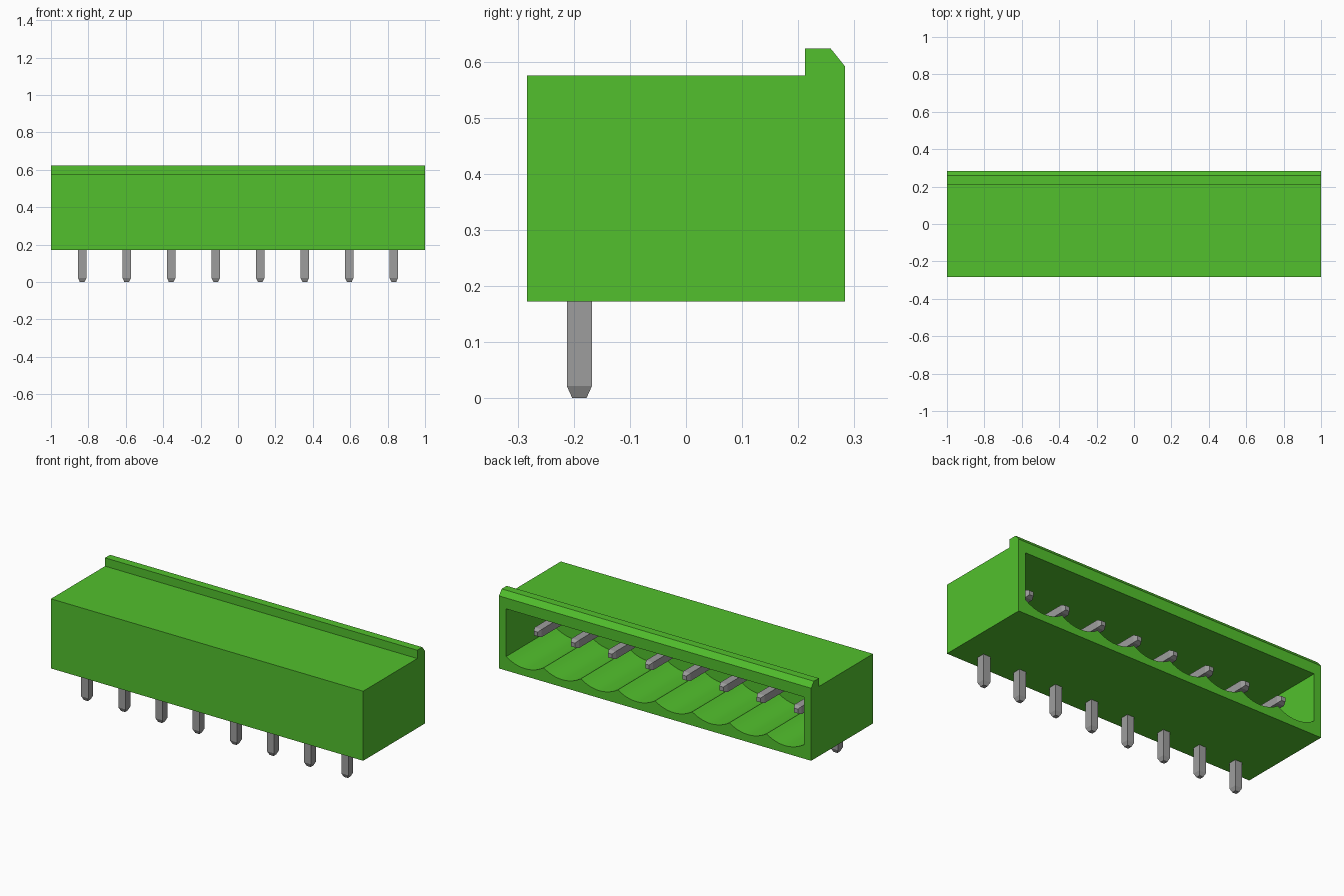
import bpy, bmesh, math
from mathutils import Vector

cube = bpy.data.objects.get("Cube")
if cube:
    bpy.data.objects.remove(cube, do_unlink=True)


def material(name, rgb, rough=0.6):
    m = bpy.data.materials.new(name)
    m.use_nodes = True
    m.diffuse_color = (*rgb, 1)
    bsdf = m.node_tree.nodes["Principled BSDF"]
    bsdf.inputs["Base Color"].default_value = (*rgb, 1)
    bsdf.inputs["Roughness"].default_value = rough
    return m


GREEN = material("green plastic", (0.084, 0.527, 0.026))
GREY = material("pin grey", (0.337, 0.337, 0.337))


def loft(name, rings, mat):
    """Join matching rings of points into a capped solid."""
    bm = bmesh.new()
    loops = [[bm.verts.new(p) for p in ring] for ring in rings]
    n = len(loops[0])
    for a, b in zip(loops, loops[1:]):
        for i in range(n):
            j = (i + 1) % n
            bm.faces.new((a[i], a[j], b[j], b[i]))
    bm.faces.new(loops[0][::-1])
    bm.faces.new(loops[-1])
    bmesh.ops.recalc_face_normals(bm, faces=bm.faces)
    mesh = bpy.data.meshes.new(name)
    bm.to_mesh(mesh)
    bm.free()
    mesh.materials.append(mat)
    obj = bpy.data.objects.new(name, mesh)
    bpy.context.collection.objects.link(obj)
    return obj


PITCH, COUNT = 0.238, 8
PIN_X = [(i - (COUNT - 1) / 2) * PITCH for i in range(COUNT)]

# Housing: side profile (y, z) with the raised, chamfered rear lip
profile = [(-0.283, 0.172), (0.283, 0.172), (0.283, 0.592),
           (0.258, 0.623), (0.212, 0.623), (0.212, 0.575), (-0.283, 0.575)]
housing = loft("housing", [[(x, y, z) for y, z in profile] for x in (-1, 1)], GREEN)

# Socket: opening at the back with one shallow scallop under each pin
SIDE, CEILING, FLOOR, CUSP, WALL = 0.955, 0.529, 0.215, 0.252, -0.165
half, rise = PITCH / 2, CUSP - FLOOR
radius = (half * half + rise * rise) / (2 * rise)
section = [(SIDE, CEILING), (-SIDE, CEILING), (-SIDE, CUSP)]
STEPS = 12
for k, cx in enumerate(PIN_X):
    for s in range(0 if k == 0 else 1, STEPS + 1):
        dx = half * (2 * s / STEPS - 1)
        section.append((cx + dx, FLOOR + radius - math.sqrt(radius ** 2 - dx ** 2)))
section.append((SIDE, CUSP))
cutter = loft("socket_cutter", [[(x, y, z) for x, z in section] for y in (WALL, 0.4)], GREEN)
cutter.hide_render = True

cut = housing.modifiers.new("socket", 'BOOLEAN')
cut.operation, cut.solver, cut.object = 'DIFFERENCE', 'EXACT', cutter
bpy.context.view_layer.objects.active = housing
housing.select_set(True)
bpy.ops.object.modifier_apply(modifier="socket")
bpy.data.objects.remove(cutter, do_unlink=True)
bpy.ops.object.shade_smooth_by_angle(angle=math.radians(25))

# Pins: square wire bent at a right angle, with tapered ends
R, TIP, PY, PZ = 0.0225, 0.0125, -0.19, 0.38


def pin_ring(x, y, z, r, up):
    """Square section around (x, y, z); up is the in-plane side direction."""
    return [Vector((x + a * r, y, z)) + Vector(up) * b * r
            for a, b in ((-1, -1), (1, -1), (1, 1), (-1, 1))]


for i, x in enumerate(PIN_X, 1):
    loft(f"pin_{i}", [
        pin_ring(x, PY, 0, TIP, (0, 1, 0)),
        pin_ring(x, PY, 0.022, R, (0, 1, 0)),
        pin_ring(x, PY, PZ, R, (0, 1, -1)),
        pin_ring(x, 0.163, PZ, R, (0, 0, -1)),
        pin_ring(x, 0.185, PZ, TIP, (0, 0, -1)),
    ], GREY)
